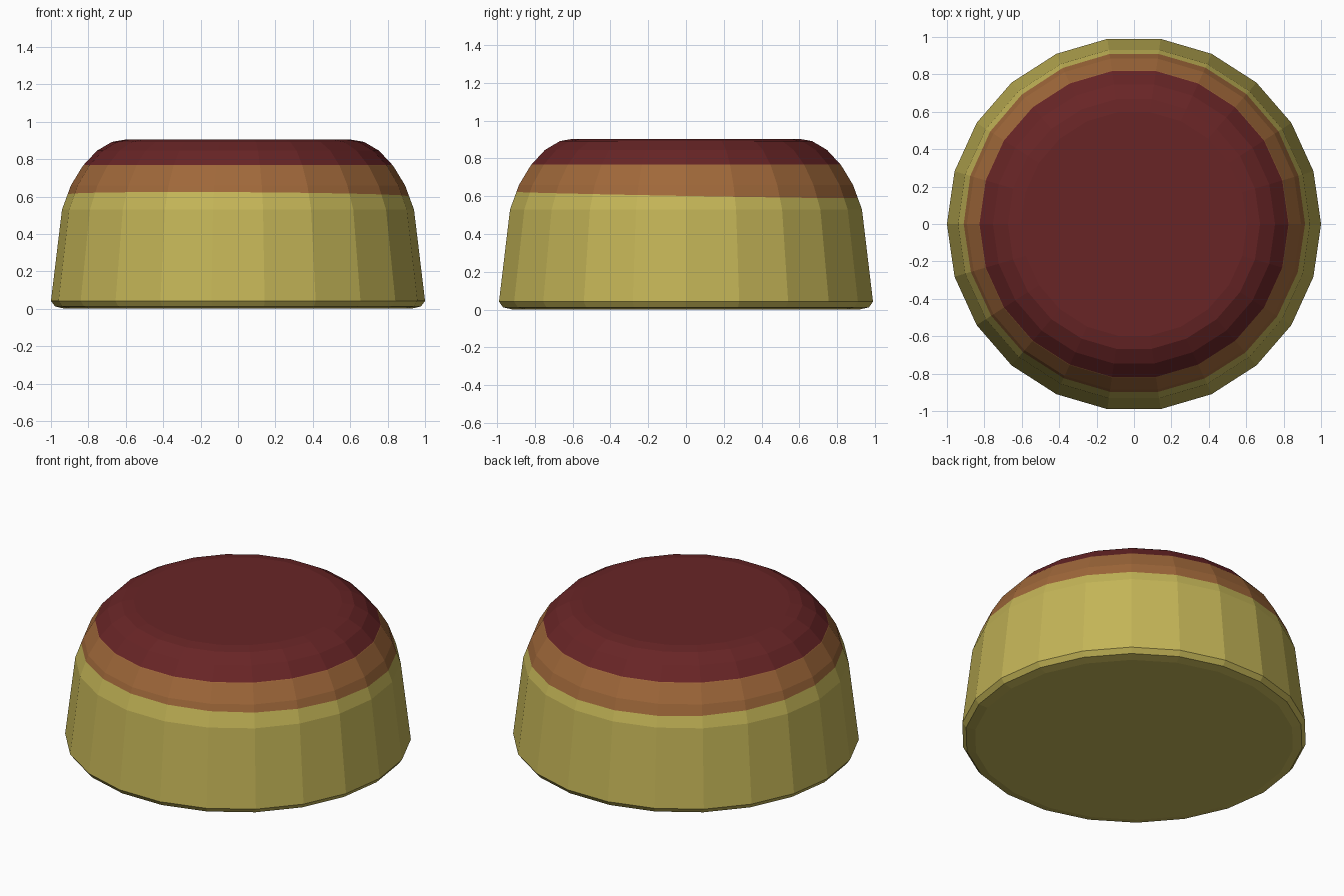
import bpy, bmesh, math
from mathutils import Vector

cube = bpy.data.objects.get("Cube")
if cube:
    bpy.data.objects.remove(cube, do_unlink=True)

SIDES = 22


def make_material(name, colour):
    mat = bpy.data.materials.new(name)
    mat.use_nodes = True
    mat.diffuse_color = (*colour, 1)
    bsdf = next(n for n in mat.node_tree.nodes if n.type == 'BSDF_PRINCIPLED')
    bsdf.inputs["Base Color"].default_value = (*colour, 1)
    bsdf.inputs["Roughness"].default_value = 0.8
    return mat


# Colour bands from bottom to top
materials = [
    make_material("mustard yellow", (0.55, 0.46, 0.095)),
    make_material("warm brown", (0.35, 0.138, 0.042)),
    make_material("dark red", (0.138, 0.018, 0.019)),
]

# Radius and height: narrow foot bevel, tapered wall, rounded shoulder
profile = [(0.925, 0), (0.978, 0.012), (1.0, 0.042), (0.941, 0.53),
           (0.893, 0.66), (0.829, 0.765), (0.754, 0.845),
           (0.674, 0.892), (0.604, 0.904)]

bm = bmesh.new()
rings = []
for radius, height in profile:
    angles = [math.tau * i / SIDES for i in range(SIDES)]
    rings.append([bm.verts.new((radius * math.cos(a), radius * math.sin(a), height))
                  for a in angles])
for low, high in zip(rings, rings[1:]):
    for i in range(SIDES):
        j = (i + 1) % SIDES
        bm.faces.new((low[i], low[j], high[j], high[i]))
bm.faces.new(rings[0][::-1])
bm.faces.new(rings[-1])

# Cut the wall along the colour borders; the lower border tilts slightly
borders = [(Vector((0, 0, 0.607)), Vector((0.006, 0.018, 1)).normalized()),
           (Vector((0, 0, 0.768)), Vector((0, 0, 1)))]
for point, normal in borders:
    bmesh.ops.bisect_plane(bm, geom=bm.verts[:] + bm.edges[:] + bm.faces[:],
                           dist=0.0001, plane_co=point, plane_no=normal)

# Colour each face by how many borders lie below it
for face in bm.faces:
    centre = face.calc_center_median()
    face.material_index = sum((centre - p).dot(n) > 0 for p, n in borders)
    face.smooth = False

bmesh.ops.recalc_face_normals(bm, faces=bm.faces[:])
mesh = bpy.data.meshes.new("rounded_dome")
bm.to_mesh(mesh)
bm.free()
for mat in materials:
    mesh.materials.append(mat)
dome = bpy.data.objects.new("rounded_dome", mesh)
bpy.context.collection.objects.link(dome)
